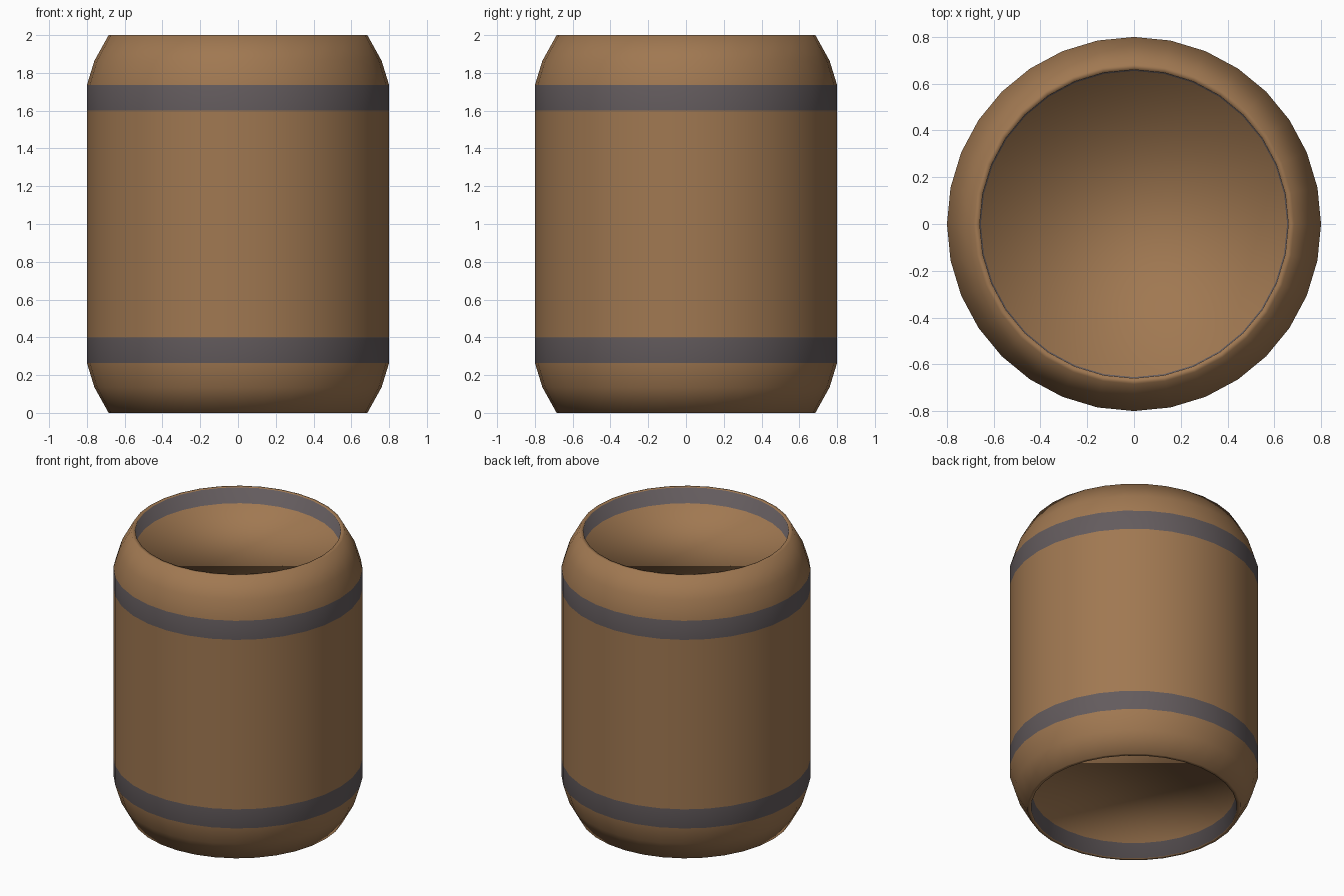
import bpy, bmesh, math

if "Cube" in bpy.data.objects:
    bpy.data.objects.remove(bpy.data.objects["Cube"])

SIDES = 32


def material(name, rgb):
    m = bpy.data.materials.new(name)
    m.diffuse_color = (*rgb, 1.0)
    m.use_nodes = True
    m.node_tree.nodes["Principled BSDF"].inputs["Base Color"].default_value = m.diffuse_color
    return m


wood = material("brown wood", (0.352, 0.188, 0.083))
iron = material("dark grey iron", (0.125, 0.105, 0.110))

# Lower half profile: (radius, height), from the recessed head out to the hoop
half = [(0.655, 0.11), (0.66, 0.0), (0.685, 0.0), (0.76, 0.135), (0.80, 0.265), (0.80, 0.40)]
# Material of each profile segment: inner rim, lip, two curved steps, hoop
half_mats = [1, 0, 0, 0, 1]
profile = half + [(r, 2.0 - z) for r, z in reversed(half)]
mats = half_mats + [0] + half_mats[::-1]

bm = bmesh.new()
rings = []
for r, z in profile:
    rings.append([bm.verts.new((r * math.cos(2 * math.pi * i / SIDES),
                                r * math.sin(2 * math.pi * i / SIDES), z))
                  for i in range(SIDES)])

# Staves and hoops
for a, b, mat in zip(rings, rings[1:], mats):
    for i in range(SIDES):
        j = (i + 1) % SIDES
        bm.faces.new((a[i], a[j], b[j], b[i])).material_index = mat

# Recessed heads at both ends
bm.faces.new(list(reversed(rings[0])))
bm.faces.new(rings[-1])
bmesh.ops.recalc_face_normals(bm, faces=bm.faces)
for f in bm.faces:
    f.smooth = True

mesh = bpy.data.meshes.new("barrel")
bm.to_mesh(mesh)
bm.free()
mesh.materials.append(wood)
mesh.materials.append(iron)
bpy.context.collection.objects.link(bpy.data.objects.new("barrel", mesh))
